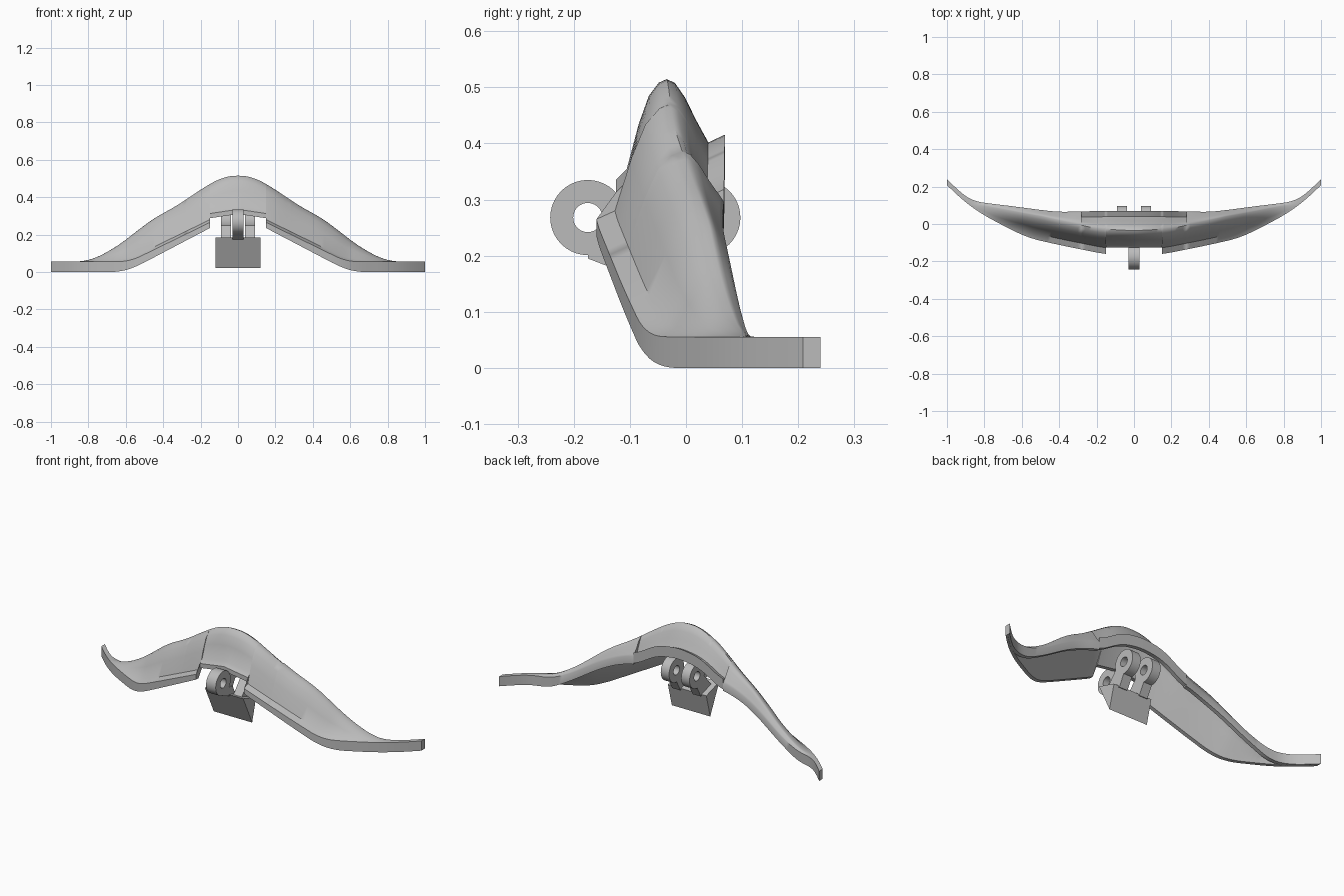
import bpy
import bmesh
from math import cos, sin, tau, radians

cube = bpy.data.objects.get("Cube")
if cube:
    bpy.data.objects.remove(cube, do_unlink=True)

grey = bpy.data.materials.new("plain_grey")
grey.use_nodes = True
grey.diffuse_color = (0.5, 0.5, 0.5, 1)
grey.node_tree.nodes["Principled BSDF"].inputs["Base Color"].default_value = grey.diffuse_color


def loft(name, rings, loop=False, smooth=30):
    """Skin a row of equal rings; cap the ends unless the row is a loop."""
    bm = bmesh.new()
    rows = [[bm.verts.new(p) for p in ring] for ring in rings]
    pairs = list(zip(rows, rows[1:]))
    if loop:
        pairs.append((rows[-1], rows[0]))
    n = len(rows[0])
    for a, b in pairs:
        for i in range(n):
            j = (i + 1) % n
            bm.faces.new((a[i], a[j], b[j], b[i]))
    if not loop:
        bm.faces.new(rows[0])
        bm.faces.new(rows[-1])
    bmesh.ops.recalc_face_normals(bm, faces=bm.faces)
    mesh = bpy.data.meshes.new(name)
    bm.to_mesh(mesh)
    bm.free()
    mesh.materials.append(grey)
    obj = bpy.data.objects.new(name, mesh)
    bpy.context.collection.objects.link(obj)
    bpy.ops.object.select_all(action='DESELECT')
    obj.select_set(True)
    bpy.context.view_layer.objects.active = obj
    bpy.ops.object.shade_smooth_by_angle(angle=radians(smooth))
    return obj


def line(points, x):
    x = abs(x)
    if x <= points[0][0]:
        return points[0][1]
    for (x0, v0), (x1, v1) in zip(points, points[1:]):
        if x <= x1:
            return v0 + (v1 - v0) * (x - x0) / (x1 - x0)
    return points[-1][1]


def soft(points, x):
    """Rounded version of a broken line."""
    return sum(line(points, x + k * 0.012) for k in range(-4, 5)) / 9


# Guide lines of the shell, from the middle out to the tip
ridge_z = [(0, .518), (.08, .508), (.17, .46), (.33, .352), (.45, .287),
           (.55, .212), (.62, .155), (.71, .1), (.77, .07), (.84, .055), (1, .055)]
ridge_y = [(0, -.036), (.2, -.025), (.33, .005), (.49, .04), (.6, .07), (.7, .09), (.82, .1)]
front_y = [(0, -.165), (.15, -.162), (.4, -.112), (.55, -.078), (.65, -.035), (.72, .003),
           (.8, .045), (.87, .092), (.93, .14), (1, .208), (1.1, .308)]
back_y = [(0, .07), (.27, .068), (.4, .064), (.5, .075), (.65, .095),
          (.8, .113), (.87, .125), (.93, .17), (1, .24), (1.1, .34)]
front_top = [(0, .338), (.15, .265), (.57, .06), (.63, .055)]
front_low = [(0, .31), (.15, .235), (.55, .025), (.63, 0)]
back_top = [(.28, .3), (.4, .255), (.5, .205), (.65, .11), (.78, .055)]
back_low = [(.28, .255), (.4, .215), (.5, .165), (.65, .07), (.78, 0)]
lip_top = [(0, .42), (.13, .4), (.28, .31)]
NOTCH, LIP = .15, .28


def section(x, notch, lip):
    yf, yb = soft(front_y, x), soft(back_y, x)
    zr = soft(ridge_z, x)
    if notch:
        yf, zt, zb = -.125, .335 - abs(x) * .15, .31 - abs(x) * .15
        ledge, rise = .01, .02
    else:
        zt, zb = soft(front_top, x), soft(front_low, x)
        ledge, rise = .033, .015
    if lip:
        bt = soft(lip_top, x)
        bb, b_ledge, b_rise = bt - .06, .03, -.014
    else:
        bt, bb = soft(back_top, x), soft(back_low, x)
        b_ledge, b_rise = .004, .01
    # everything fades into a thin upright strip toward the tip
    width = yb - yf
    fade = min(1, max(0, (zr - .055) / .12))
    yr = min(max(soft(ridge_y, x), yf + width * .4), yb - width * .2)
    sf = (yf + max(ledge * fade, width * .1), min(zt + rise * fade, zr))
    sb = (yb - max(b_ledge * fade, width * .03), min(bt + b_rise * fade, zr))

    def between(s, t, lift):
        return (s[0] + (yr - s[0]) * t, s[1] + (zr - s[1]) * lift)

    crown = [between(sf, .3, .5), between(sf, .55, .81), between(sf, .8, .96), (yr, zr),
             between(sb, .8, .94), between(sb, .55, .7), between(sb, .3, .36)]
    outer = [(yf, zb), (yf, min(zt, zr)), sf, *crown, sb, (yb, min(bt, zr)), (yb, bb)]
    # inside wall runs straight from the rims up to the crown
    t = min(.022, width * .49)
    inner = [(yf + t, zb)]
    for i, (y, z) in enumerate(crown):
        side = (3 - i) / 3
        inner.append((y + t * side, max(z - t * (1.4 - .6 * abs(side)), min(zb, bb) + .005)))
    inner.append((yb - t, bb))
    return [(x, y, z) for y, z in outer + inner[::-1]]


# Arched shell, with a front notch and a raised rear lip in the middle
steps = sorted({round(i * .02, 3) for i in range(51)} | {NOTCH, LIP})
half = []
for x in steps:
    half.append((x, x <= NOTCH, x <= LIP))
    if x == NOTCH:
        half.append((x, False, True))
    if x == LIP:
        half.append((x, False, False))
stations = [(-x, n, l) for x, n, l in half[:0:-1]] + half
loft("arched_shell", [section(*s) for s in stations], smooth=40)


# Hinge parts
def prism(name, profile, x0, x1):
    return loft(name, [[(x, y, z) for y, z in profile] for x in (x0, x1)])


def lug(name, x0, x1, y, z, radius=.067, hole=.026, sides=40):
    rings = []
    for i in range(sides):
        c, s = cos(tau * i / sides), sin(tau * i / sides)
        rings.append([(x, y + r * c, z + r * s)
                      for x, r in ((x0, hole), (x0, radius), (x1, radius), (x1, hole))])
    return loft(name, rings, loop=True)


front_neck = [(-.175, .203), (-.14, .23), (-.09, .22), (-.06, .15), (-.11, .17), (-.175, .195)]
rear_neck = [(-.1, .17), (-.032, .25), (.0, .235), (.03, .203), (-.005, .14)]

lug("front_lug", -.03, .03, -.175, .268)
prism("front_lug_neck", front_neck, -.03, .03)
for side, label in ((1, "left"), (-1, "right")):
    a, b = sorted((side * .038, side * .09))
    lug("rear_lug_" + label, a, b, .03, .268)
    prism("rear_lug_neck_" + label, rear_neck, a, b)

# Wedge block under the hinge
prism("wedge_block", [(-.125, .185), (-.045, .02), (-.01, .15)], -.12, .12)
